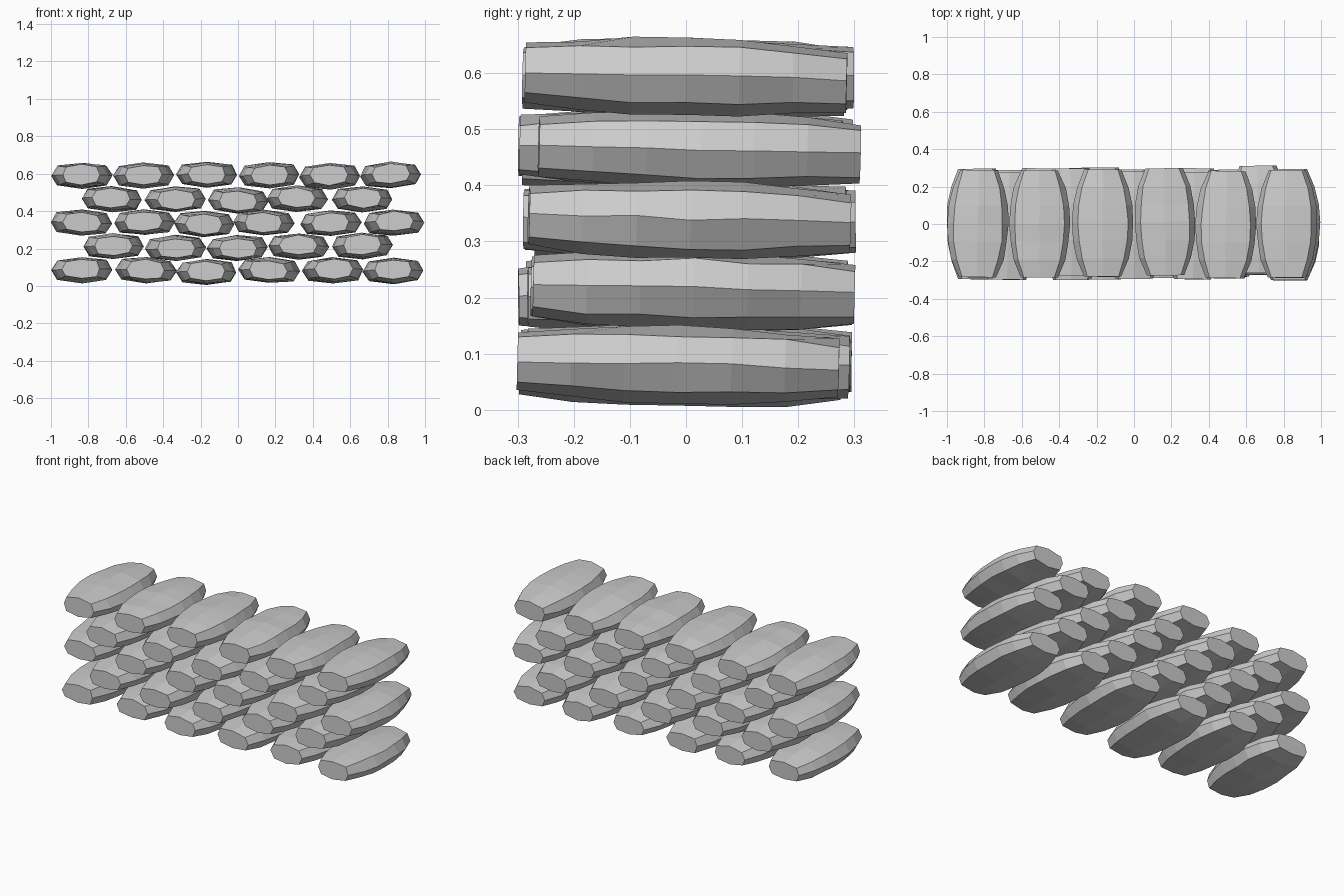
import bpy, bmesh, math, random
from mathutils import Matrix, Vector, Euler

if "Cube" in bpy.data.objects:
    bpy.data.objects.remove(bpy.data.objects["Cube"])

random.seed(4)

# octagonal bag section (unit half width / half height)
SECTION = [(1, 0), (.81, .75), (0, 1), (-.81, .75), (-1, 0), (-.81, -.75), (0, -1), (.81, -.75)]
# half width and half height of the seven rings along the bag
RINGS = [(.100, .053), (.138, .062), (.157, .067), (.163, .069), (.157, .067), (.138, .062), (.100, .053)]
STEP = 0.0955


def sandbag(name, x, y, z, pitch, roll, yaw):
    bm = bmesh.new()
    loops = []
    for i, (w, h) in enumerate(RINGS):
        loop = []
        for sx, sz in SECTION:
            j = [random.uniform(-.0035, .0035) for _ in range(2)]
            loop.append(bm.verts.new((sx * w + j[0], (i - 3) * STEP, sz * h + j[1])))
        loops.append(loop)
    for a, b in zip(loops, loops[1:]):
        for k in range(8):
            n = (k + 1) % 8
            bm.faces.new((a[k], a[n], b[n], b[k]))
    bm.faces.new(loops[0])
    bm.faces.new(loops[-1][::-1])
    bmesh.ops.recalc_face_normals(bm, faces=bm.faces)
    rot = Euler([math.radians(a) for a in (pitch, roll, yaw)]).to_matrix().to_4x4()
    bm.transform(Matrix.Translation((x, y, z)) @ rot)
    # keep the bag on or above the ground
    low = min(v.co.z for v in bm.verts)
    if low < 0.002:
        bm.transform(Matrix.Translation((0, 0, 0.002 - low)))
    me = bpy.data.meshes.new(name)
    bm.to_mesh(me)
    bm.free()
    ob = bpy.data.objects.new(name, me)
    bpy.context.collection.objects.link(ob)


# courses of bags: (x centre, z centre); the right-hand bag's y shift is given last
COURSES = [
    ([(-.835, .085), (-.492, .085), (-.169, .073), (.166, .083), (.508, .083), (.83, .08)], -.014),
    ([(-.665, .212), (-.334, .203), (-.005, .203), (.324, .21), (.665, .212)], .014),
    ([(-.838, .338), (-.5, .34), (-.182, .332), (.139, .34), (.497, .336), (.832, .338)], .006),
    ([(-.674, .464), (-.334, .464), (0, .457), (.316, .466), (.665, .464)], .024),
    ([(-.834, .59), (-.505, .59), (-.166, .594), (.166, .592), (.492, .586), (.817, .592)], 0),
]
for row, (bags, last_y) in enumerate(COURSES, 1):
    for col, (x, z) in enumerate(bags, 1):
        right_end = col == len(bags)
        y = last_y if right_end else random.uniform(-.016, .016)
        pitch = -1.5 if right_end else random.uniform(-1.5, 1)
        sandbag(f"sandbag_row{row}_{col}", x, y, z, pitch,
                random.uniform(-2, 2), random.uniform(-1, 1))
